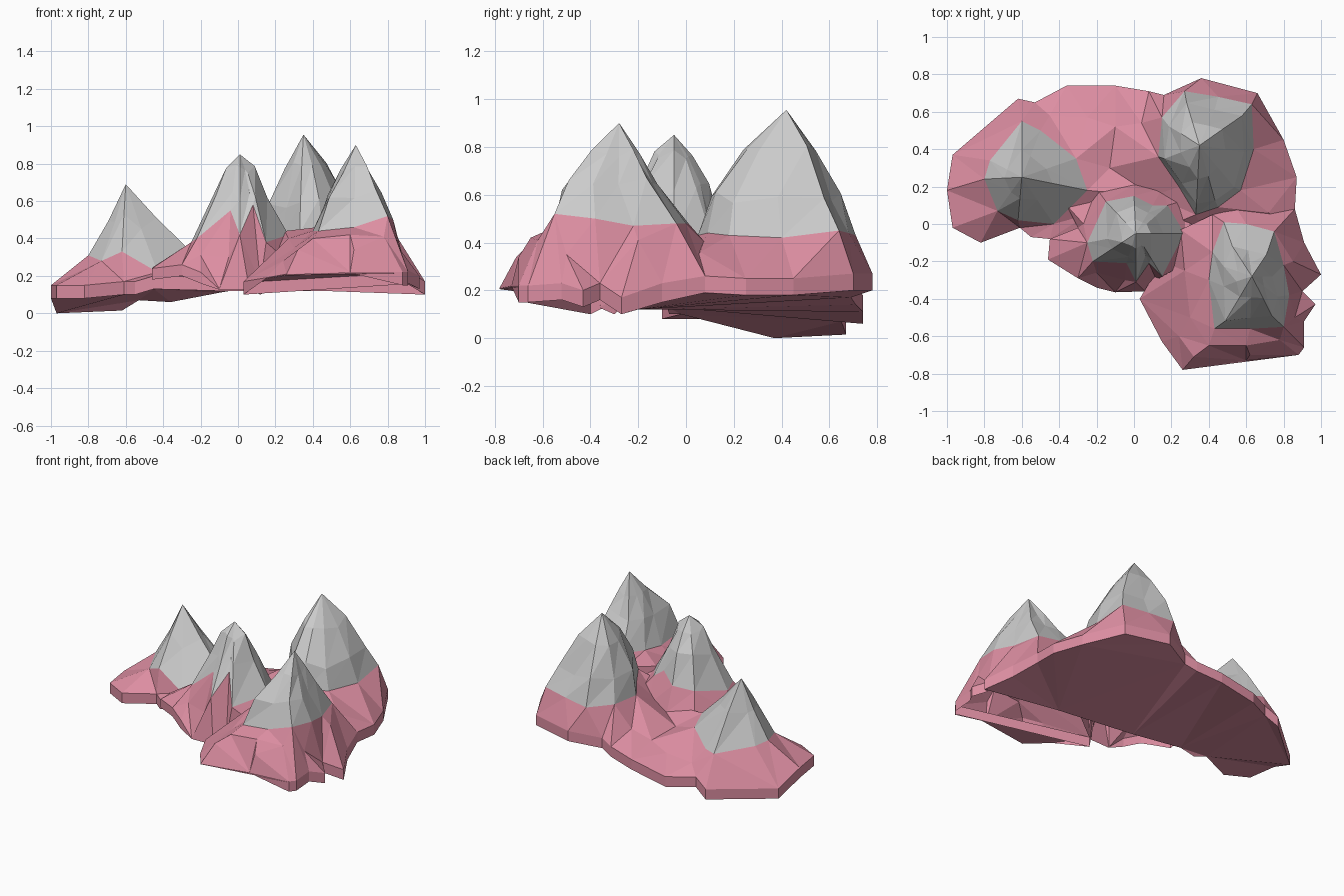
import bpy, random
from mathutils import Vector
from mathutils.geometry import delaunay_2d_cdt

if "Cube" in bpy.data.objects:
    bpy.data.objects.remove(bpy.data.objects["Cube"])

random.seed(4)
pink = bpy.data.materials.new("pink_rock")
pink.diffuse_color = (0.72, 0.27, 0.36, 1)
pink.use_nodes = True
pink.node_tree.nodes["Principled BSDF"].inputs["Base Color"].default_value = pink.diffuse_color


def ccw(pts):
    area = sum(a[0] * b[1] - b[0] * a[1] for a, b in zip(pts, pts[1:] + pts[:1]))
    return pts if area > 0 else pts[::-1]


def inside(p, poly):
    hit = False
    for a, b in zip(poly, poly[1:] + poly[:1]):
        if (a[1] > p[1]) != (b[1] > p[1]):
            if p[0] < a[0] + (p[1] - a[1]) * (b[0] - a[0]) / (b[1] - a[1]):
                hit = not hit
    return hit


def add_object(name, verts, faces, mat=None):
    me = bpy.data.meshes.new(name)
    me.from_pydata(verts, [], faces)
    me.update()
    ob = bpy.data.objects.new(name, me)
    bpy.context.collection.objects.link(ob)
    if mat:
        me.materials.append(mat)


def triangulate(outline, holes=(), extra=()):
    """Triangles of an outline with open holes, as indices into the joined points."""
    pts, edges = [], []
    for loop in (outline, *holes):
        n, s = len(loop), len(pts)
        edges += [(s + i, s + (i + 1) % n) for i in range(n)]
        pts += loop
    pts = pts + list(extra)
    v, _, f, orig, _, _ = delaunay_2d_cdt([Vector(p[:2]) for p in pts], edges, [], 0, 1e-5)
    faces = []
    for t in f:
        c = sum((v[i] for i in t), Vector((0, 0))) / len(t)
        if inside(c, outline) and not any(inside(c, h) for h in holes):
            if all(orig[i] for i in t):
                faces.append([orig[i][0] for i in t])
    return pts, faces


def land(name, outline, holes, extra, closed=True, thin=(), thick=0.07):
    """Sloping pink plate with a rim (none at thin points) and an optional underside."""
    outline = ccw(outline)
    pts, faces = triangulate(outline, holes, extra)
    n, s = len(outline), len(pts)
    verts = pts + [(x, y, z - (0.004 if (x, y) in thin else thick)) for x, y, z in outline]
    if closed:
        faces += [[s + i for i in reversed(t)] for t in triangulate(outline)[1]]
    faces += [(i, s + i, s + (i + 1) % n, (i + 1) % n) for i in range(n)]
    add_object(name, verts, faces, pink)


def cap(name, ring, peak, levels, even=0.0):
    """Grey faceted peak: the ring shrinks toward the tip at each (height, width, shift_y) level.
    even blends a jagged ring toward a regular one higher up."""
    ring = ccw(ring)
    n, verts, faces = len(ring), list(ring), []
    tip = Vector(peak)
    radius = sum((Vector(p) - tip).xy.length for p in ring) / n
    base = sum(p[2] for p in ring) / n
    for h, w, shift in levels:
        for p in ring:
            d = (Vector(p) - tip).xy
            d *= w * random.uniform(.94, 1.06) * (1 + even * (radius / d.length - 1))
            hh = h + random.uniform(-.05, .05)
            z0 = p[2] + even * (base - p[2])
            verts.append((tip.x + d.x, tip.y + d.y + shift, z0 + (tip.z - z0) * hh))
    verts.append(peak)
    for l in range(len(levels)):
        for i in range(n):
            a, b, j = l * n, (l + 1) * n, (i + 1) % n
            faces += [(a + i, a + j, b + j), (a + i, b + j, b + i)]
    top = len(levels) * n
    faces += [(top + i, top + (i + 1) % n, len(verts) - 1) for i in range(n)]
    add_object(name, verts, faces)


# Lines where grey rock meets pink ground
left_ring = [(-.6, .55, .28), (-.5, .5, .27), (-.31, .35, .31), (-.25, .18, .33), (-.43, .0, .22),
             (-.62, .02, .33), (-.73, .07, .28), (-.8, .24, .31), (-.77, .34, .3)]
back_ring = [(.13, .36, .42), (.15, .57, .43), (.27, .71, .43), (.45, .68, .44), (.63, .64, .45),
             (.64, .4, .42), (.57, .18, .43), (.45, .09, .44), (.33, .05, .43), (.24, .2, .42)]
mid_ring = [(-.25, -.1, .38), (-.22, -.2, .4), (-.04, -.21, .55), (.01, -.31, .42), (.08, -.21, .58),
            (.15, -.28, .38), (.27, -.05, .42), (.18, .1, .44), (.1, .1, .5), (0, .15, .44),
            (-.15, .12, .43)]
front_ring = [(.4, -.3, .44), (.42, -.15, .46), (.48, .01, .48), (.6, .0, .48), (.75, -.04, .48),
              (.8, -.22, .47), (.83, -.38, .5), (.8, -.55, .52), (.62, -.56, .46), (.43, -.56, .44)]

# Grey peaks
cap("left_peak", left_ring, (-.6, .25, .69), [(.52, .47, 0)])
cap("back_peak", back_ring, (.35, .42, .955), [(.3, .81, -.02), (.69, .46, -.01)])
cap("middle_peak", mid_ring, (.01, -.05, .85), [(.45, .64, 0), (.8, .34, 0)], even=.7)
cap("front_peak", front_ring, (.63, -.28, .9), [(.4, .67, -.04), (.7, .34, -.02)])

# Wide back plate carrying the left and back peaks
land("back_land",
     [(-1, .18, .15), (-.97, .37, .07), (-.62, .67, .085), (-.53, .65, .14), (-.36, .74, .13),
      (-.1, .74, .18), (.08, .71, .21), (.16, .69, .24), (.36, .78, .27), (.66, .7, .27),
      (.8, .45, .25), (.87, .25, .25), (.86, .08, .26), (.91, -.1, .22), (1, -.27, .17),
      (.45, -.2, .19), (-.1, -.13, .19), (-.45, -.08, .2), (-.55, -.07, .17), (-.61, -.02, .17),
      (-.82, -.1, .15), (-.97, -.02, .15)],
     [left_ring, back_ring],
     [(-.13, .3, .25), (.04, .54, .28), (-.25, .57, .2), (-.1, .52, .23), (-.25, .05, .25),
      (.1, .15, .3), (.72, .06, .36), (-.45, .58, .19)])

# Middle foothill, open below
land("middle_land",
     [(-.46, -.19, .24), (-.3, -.29, .26), (-.2, -.34, .22), (-.1, -.365, .13), (.06, -.36, .13),
      (.12, -.3, .16), (.3, -.2, .25), (.38, -.05, .34), (.28, .13, .32), (.15, .19, .29),
      (0, .21, .28), (-.2, .19, .28), (-.36, .1, .27), (-.3, -.02, .26), (-.45, -.08, .25)],
     [mid_ring], [(-.27, 0, .31), (-.2, -.26, .31), (-.05, -.3, .3), (.3, -.05, .41)],
     closed=False, thick=.06, thin={(-.1, -.365), (.06, -.36)})

# Craggy front foothill, open below, with a thin overhanging front ledge
ledge = [(.03, -.4, .17), (.15, -.63, .19), (.26, -.78, .21), (.6, -.73, .22), (.88, -.7, .22)]
land("front_land",
     [(.25, -.03, .44), (.42, .05, .42), (.55, .08, .4), (.86, .08, .26), (.91, -.1, .23),
      (1, -.27, .17), (.9, -.36, .23), (.97, -.43, .2), (.91, -.52, .23), (.91, -.66, .22)]
     + ledge[::-1] + [(.15, -.2, .27)],
     [front_ring],
     [(.27, -.25, .4), (.3, -.5, .35), (.24, -.6, .28), (.32, -.71, .34), (.4, -.65, .4),
      (.6, -.65, .42), (.62, -.7, .34), (.78, -.62, .41), (.86, -.5, .35), (.85, -.2, .41)],
     closed=False, thin={p[:2] for p in ledge[1:4]})
add_object("ledge_underside", [(x, y, z - .005) for x, y, z in ledge],
           [(0, 2, 1), (0, 4, 2), (2, 4, 3)], pink)
add_object("front_rim", [(.03, -.4, .1), (.88, -.7, .155), (.88, -.7, .22), (.03, -.4, .17)],
           [(0, 1, 2, 3)], pink)
